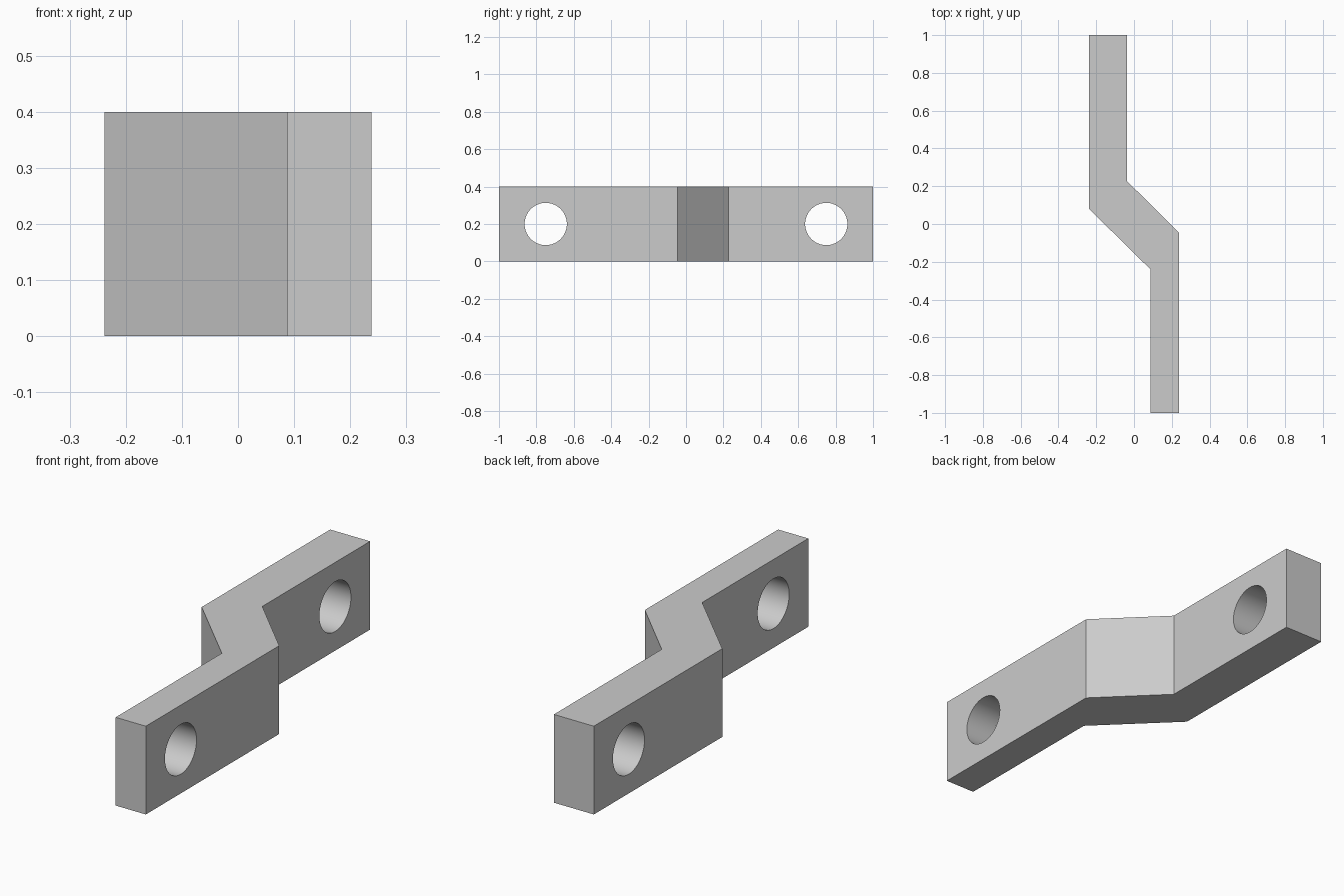
import bpy
import bmesh
from math import pi, radians
from mathutils import Vector

if "Cube" in bpy.data.objects:
    bpy.data.objects.remove(bpy.data.objects["Cube"], do_unlink=True)

HEIGHT = 0.4
HOLE_RADIUS = 0.113
HOLE_Y = 0.75

# Plain grey metal
grey = bpy.data.materials.new("grey_metal")
grey.use_nodes = True
colour = (0.6, 0.6, 0.6, 1)
grey.diffuse_color = colour
grey.node_tree.nodes["Principled BSDF"].inputs["Base Color"].default_value = colour

# Offset bar: plan outline, thick rear arm and thin front arm joined by a slanted web
outline = [(-0.238, 1), (-0.238, 0.08), (0.087, -0.24), (0.087, -1),
           (0.238, -1), (0.238, -0.045), (-0.038, 0.228), (-0.038, 1)]
bm = bmesh.new()
base = bm.faces.new([bm.verts.new((x, y, 0)) for x, y in outline])
top = bmesh.ops.extrude_face_region(bm, geom=[base])["geom"]
bmesh.ops.translate(bm, vec=Vector((0, 0, HEIGHT)),
                    verts=[v for v in top if isinstance(v, bmesh.types.BMVert)])
bmesh.ops.recalc_face_normals(bm, faces=bm.faces)
mesh = bpy.data.meshes.new("offset_bracket")
bm.to_mesh(mesh)
bm.free()
mesh.materials.append(grey)
bracket = bpy.data.objects.new("offset_bracket", mesh)
bpy.context.collection.objects.link(bracket)

# Bolt holes through both arms
for name, y in (("front_hole", -HOLE_Y), ("rear_hole", HOLE_Y)):
    bpy.ops.mesh.primitive_cylinder_add(vertices=64, radius=HOLE_RADIUS, depth=1,
                                        location=(0, y, HEIGHT / 2),
                                        rotation=(0, pi / 2, 0))
    cutter = bpy.context.object
    cutter.name = name + "_cutter"
    cutter.hide_render = True
    cutter.data.materials.append(grey)
    cut = bracket.modifiers.new(name, "BOOLEAN")
    cut.operation = "DIFFERENCE"
    cut.solver = "EXACT"
    cut.object = cutter
    bpy.ops.object.select_all(action="DESELECT")
    bracket.select_set(True)
    bpy.context.view_layer.objects.active = bracket
    bpy.ops.object.modifier_apply(modifier=cut.name)
    bpy.data.objects.remove(cutter, do_unlink=True)

# Smooth hole walls, crisp outer edges
bpy.ops.object.shade_smooth_by_angle(angle=radians(30))
